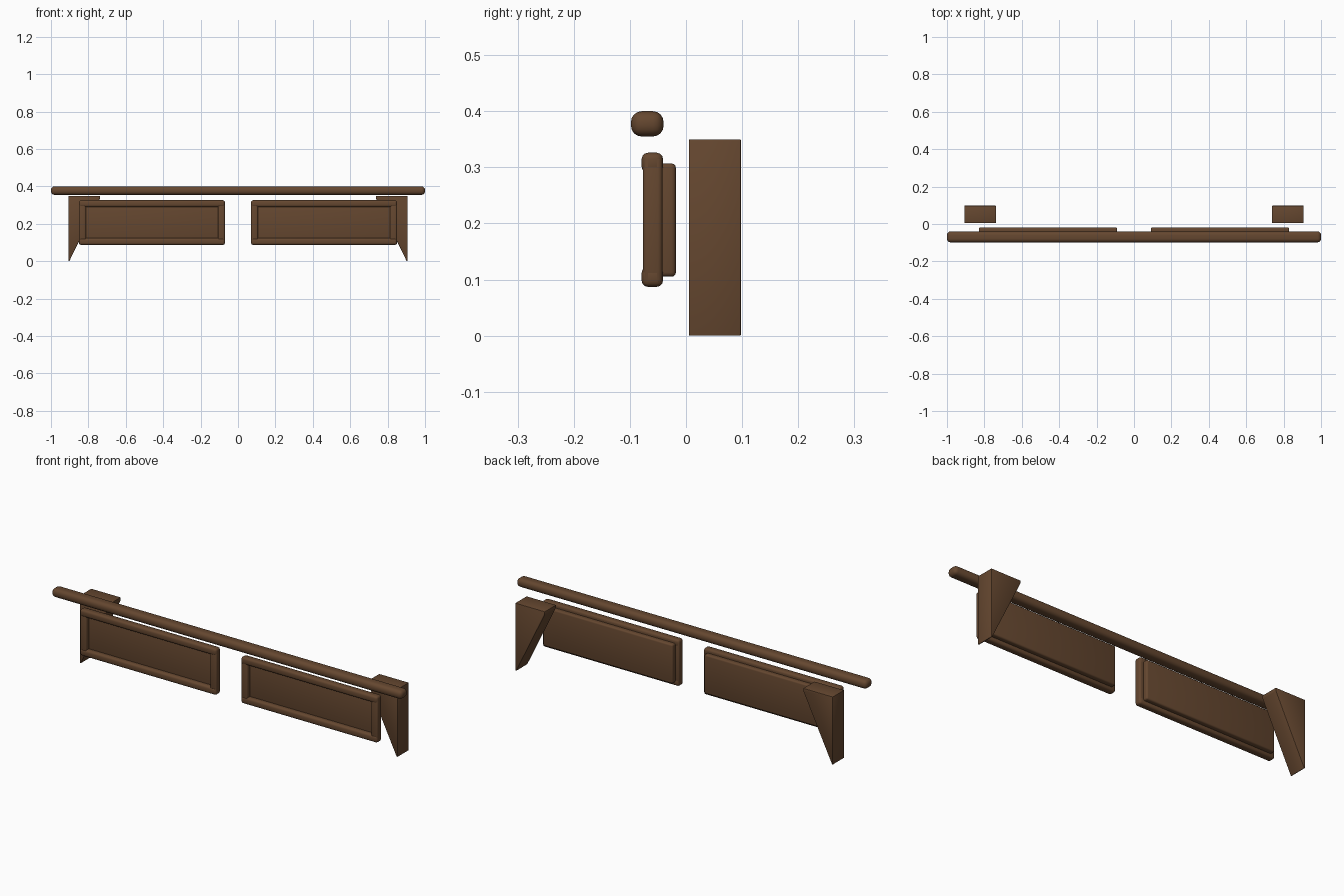
import bpy, bmesh

if "Cube" in bpy.data.objects:
    bpy.data.objects.remove(bpy.data.objects["Cube"])

wood = bpy.data.materials.new("dark_brown_wood")
wood.diffuse_color = (0.13, 0.063, 0.029, 1)
wood.use_nodes = True
wood.node_tree.nodes["Principled BSDF"].inputs["Base Color"].default_value = wood.diffuse_color


def finish(name, bm, radius, segments):
    """Turn a bmesh into a bevelled, smooth-shaded object."""
    bmesh.ops.recalc_face_normals(bm, faces=bm.faces)
    bmesh.ops.bevel(bm, geom=list(bm.edges), offset=radius, segments=segments,
                    profile=0.5, affect='EDGES', clamp_overlap=True)
    me = bpy.data.meshes.new(name)
    bm.to_mesh(me)
    bm.free()
    me.materials.append(wood)
    ob = bpy.data.objects.new(name, me)
    bpy.context.collection.objects.link(ob)
    bpy.ops.object.select_all(action='DESELECT')
    ob.select_set(True)
    bpy.context.view_layer.objects.active = ob
    bpy.ops.object.shade_smooth_by_angle(angle=0.6)
    return ob


def box(name, x, y, z, radius, segments=3):
    """Rounded box from (min, max) ranges."""
    bm = bmesh.new()
    bmesh.ops.create_cube(bm, size=1)
    for v in bm.verts:
        v.co = [r[0] if c < 0 else r[1] for c, r in zip(v.co, (x, y, z))]
    return finish(name, bm, radius, segments)


def bracket(name, s):
    """Triangular wedge, vertical outside and slanted inside."""
    bm = bmesh.new()
    profile = [(0.907, 0.0), (0.907, 0.35), (0.738, 0.35), (0.738, 0.335), (0.902, 0.0)]
    face = bm.faces.new([bm.verts.new((s * x, 0.005, z)) for x, z in profile])
    ext = bmesh.ops.extrude_face_region(bm, geom=[face])
    for v in ext["geom"]:
        if isinstance(v, bmesh.types.BMVert):
            v.co.y = 0.098
    return finish(name, bm, 0.008, 2)


def span(s, a, b):
    return tuple(sorted((s * a, s * b)))


# Long top rail
box("top_rail", (-1, 1), (-0.098, -0.04), (0.355, 0.40), 0.019, 4)

for s, side in ((-1, "left"), (1, "right")):
    # Recessed panel
    box(side + "_panel", span(s, 0.09, 0.83), (-0.056, -0.018), (0.105, 0.307), 0.008)
    # Frame rails and stiles around the panel
    for z, part in (((0.087, 0.123), "bottom"), ((0.29, 0.326), "top")):
        box(f"{side}_frame_{part}", span(s, 0.07, 0.85), (-0.079, -0.041), z, 0.011)
    for x, part in (((0.07, 0.107), "inner"), ((0.813, 0.85), "outer")):
        box(f"{side}_frame_{part}", span(s, *x), (-0.077, -0.042), (0.092, 0.321), 0.008)
    # Wedge bracket behind
    bracket(side + "_bracket", s)
